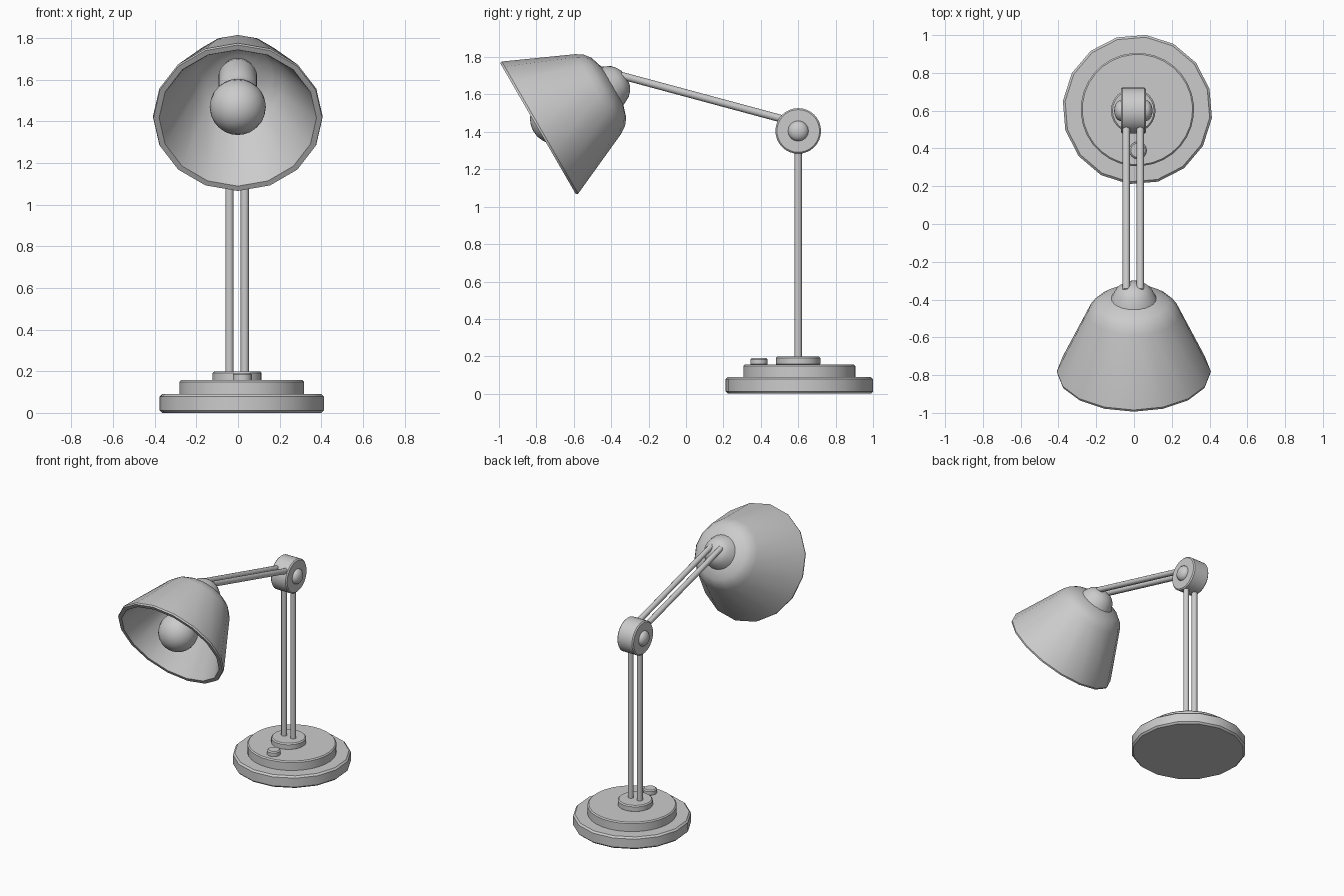
import bpy
import bmesh
from math import cos, sin, pi, radians
from mathutils import Vector, Matrix

old = bpy.data.objects.get("Cube")
if old:
    bpy.data.objects.remove(old, do_unlink=True)

grey = bpy.data.materials.new("light_grey")
grey.use_nodes = True
colour = (0.6, 0.6, 0.6, 1)
grey.diffuse_color = colour
grey.node_tree.nodes["Principled BSDF"].inputs["Base Color"].default_value = colour


def lathe(name, profile, origin, axis=(0, 0, 1), sides=16, turn=0):
    """Turn (distance along axis, radius) points around an axis."""
    bm = bmesh.new()
    rings = []
    for t, r in profile:
        count = sides if r > 0 else 1
        rings.append([bm.verts.new((r * cos(turn + 2 * pi * i / sides),
                                    r * sin(turn + 2 * pi * i / sides), t))
                      for i in range(count)])
    for a, b in zip(rings, rings[1:]):
        for i in range(sides):
            j = (i + 1) % sides
            corners = [a[i % len(a)], a[j % len(a)], b[j % len(b)], b[i % len(b)]]
            bm.faces.new(list(dict.fromkeys(corners)))
    bmesh.ops.recalc_face_normals(bm, faces=bm.faces)
    rotation = Vector(axis).to_track_quat('Z', 'Y').to_matrix().to_4x4()
    bm.transform(Matrix.Translation(origin) @ rotation)
    mesh = bpy.data.meshes.new(name)
    bm.to_mesh(mesh)
    bm.free()
    mesh.materials.append(grey)
    obj = bpy.data.objects.new(name, mesh)
    bpy.context.collection.objects.link(obj)
    bpy.ops.object.select_all(action='DESELECT')
    obj.select_set(True)
    bpy.context.view_layer.objects.active = obj
    bpy.ops.object.shade_smooth_by_angle(angle=radians(35))
    return obj


def disc(name, origin, radius, height, bevel, axis=(0, 0, 1), sides=16, turn=0):
    """Solid cylinder with chamfered rims."""
    profile = [(0, 0), (0, radius - bevel), (bevel, radius),
               (height - bevel, radius), (height, radius - bevel), (height, 0)]
    return lathe(name, profile, origin, axis, sides, turn)


def rod(name, start, end, radius):
    start, end = Vector(start), Vector(end)
    return disc(name, start, radius, (end - start).length, 0.003, end - start, 12)


# Stepped base, with the post collar and switch button
twist = radians(16)
disc("base_plate", (0.018, 0.606, 0), 0.397, 0.09, 0.012, turn=twist)
disc("base_step", (0.018, 0.606, 0.08), 0.3, 0.077, 0.008, sides=32, turn=twist)
disc("post_collar", (-0.004, 0.6, 0.15), 0.118, 0.05, 0.008, sides=24)
disc("switch_button", (0.021, 0.39, 0.15), 0.046, 0.042, 0.008)

# Paired posts and arm rods
for side, x in (("right", -0.041), ("left", 0.033)):
    rod(side + "_post", (x, 0.6, 0.19), (x, 0.6, 1.35), 0.02)
    rod(side + "_arm", (x, 0.56, 1.457), (x, -0.35, 1.702), 0.02)

# Elbow joint with a domed cap on each side
disc("elbow_joint", (-0.07, 0.6, 1.405), 0.122, 0.133, 0.008, (1, 0, 0), 32)
dome = [(0.035 * sin(a * pi / 10), 0.055 * cos(a * pi / 10)) for a in range(5)]
dome.append((0.035, 0))
for side, x, d in (("right", -0.07, -1), ("left", 0.063, 1)):
    lathe(side + "_elbow_cap", dome, (x, 0.6, 1.405), (d, 0, 0))

# Tilted head: shade, neck cap and bulb share one axis
rim = (-0.001, -0.791, 1.417)
tilt = (0, cos(pi / 6), sin(pi / 6))
shade = [(0.47, 0), (0.462, 0.108), (0.437, 0.186), (0.41, 0.22), (0.373, 0.245),
         (0.012, 0.408), (0, 0.405), (0, 0.378), (0.012, 0.37),
         (0.36, 0.217), (0.41, 0.17), (0.432, 0.1), (0.44, 0)]
lathe("lamp_shade", shade, rim, tilt)
cap = [(0.44, 0), (0.44, 0.128), (0.465, 0.116), (0.505, 0.095),
       (0.526, 0.072), (0.541, 0.045), (0.548, 0)]
lathe("shade_cap", cap, rim, tilt, 24)

bulb = [(0.106 - 0.135 * cos(a * pi / 12), 0.135 * sin(a * pi / 12)) for a in range(9)]
bulb[0] = (bulb[0][0], 0)
bulb += [(0.2, 0.094), (0.225, 0.086), (0.25, 0.086)]
bulb += [(0.27, 0.093), (0.4, 0.093), (0.435, 0.08), (0.435, 0)]
lathe("bulb", bulb, rim, tilt, 24)
